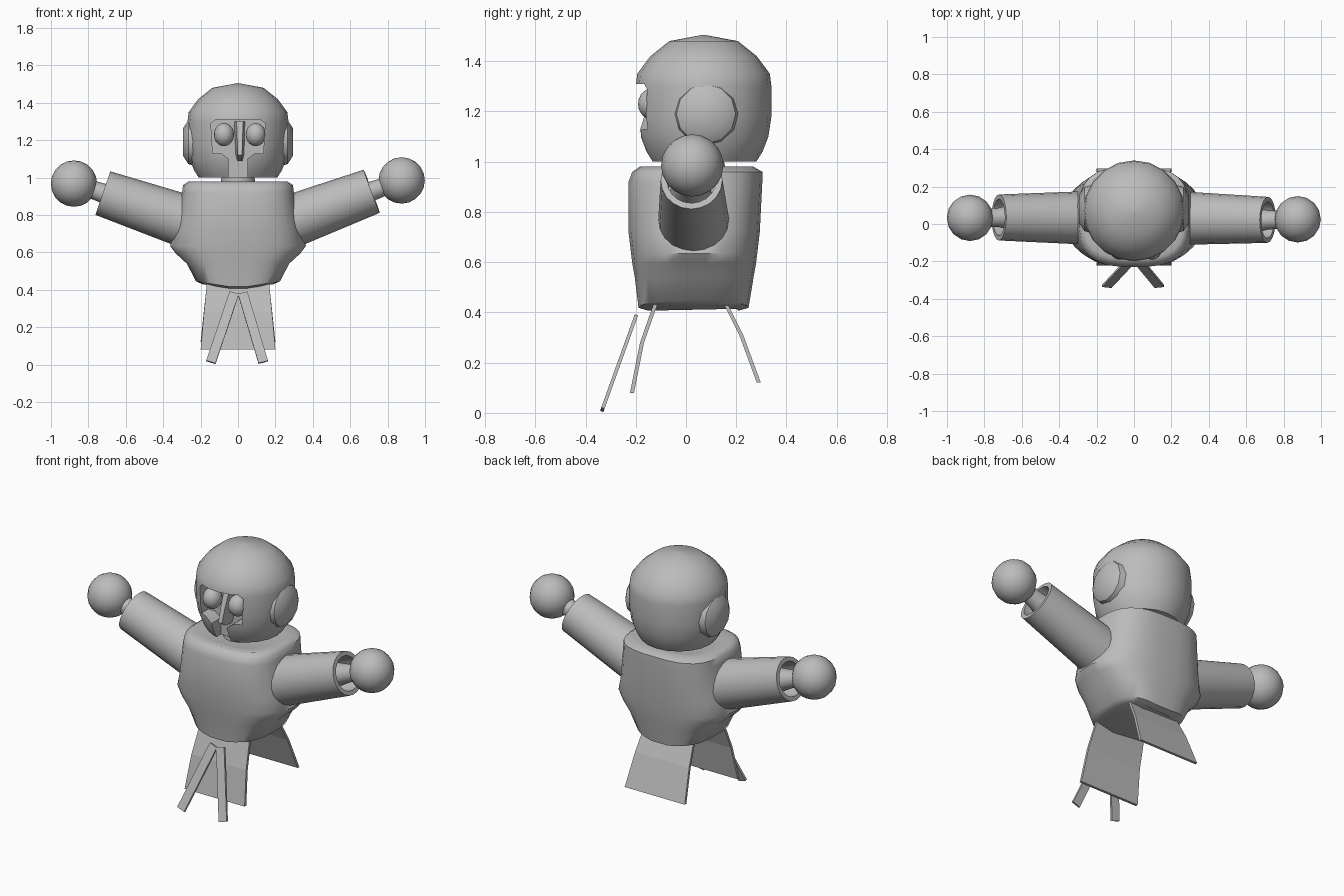
import bpy, bmesh, math
from mathutils import Vector

if "Cube" in bpy.data.objects:
    bpy.data.objects.remove(bpy.data.objects["Cube"])

grey = bpy.data.materials.new("plain grey")
grey.diffuse_color = (0.5, 0.5, 0.5, 1)
grey.use_nodes = True
grey.node_tree.nodes["Principled BSDF"].inputs["Base Color"].default_value = grey.diffuse_color


def loft(name, rings, angle=40):
    """Skin a list of closed point rings and cap both ends."""
    bm = bmesh.new()
    vs = [[bm.verts.new(p) for p in r] for r in rings]
    n = len(vs[0])
    for a, b in zip(vs, vs[1:]):
        for i in range(n):
            j = (i + 1) % n
            bm.faces.new((a[i], a[j], b[j], b[i]))
    bm.faces.new(vs[0])
    bm.faces.new(vs[-1])
    bmesh.ops.recalc_face_normals(bm, faces=bm.faces)
    me = bpy.data.meshes.new(name)
    bm.to_mesh(me)
    bm.free()
    ob = bpy.data.objects.new(name, me)
    bpy.context.collection.objects.link(ob)
    me.materials.append(grey)
    if angle:
        smooth(ob, angle)
    return ob


def smooth(ob, angle):
    bpy.ops.object.select_all(action='DESELECT')
    ob.select_set(True)
    bpy.context.view_layer.objects.active = ob
    bpy.ops.object.shade_smooth_by_angle(angle=math.radians(angle))


def lathe(name, origin, axis, profile, n=16, angle=40):
    """Revolve (distance, radius) pairs around an axis."""
    q = Vector(axis).to_track_quat('Z', 'Y')
    o = Vector(origin)
    rings = [[o + q @ Vector((r * math.cos(2 * math.pi * i / n),
                              r * math.sin(2 * math.pi * i / n), t))
              for i in range(n)] for t, r in profile]
    return loft(name, rings, angle)


def ball(name, loc, size, seg=16, rows=10):
    bpy.ops.mesh.primitive_uv_sphere_add(segments=seg, ring_count=rows, radius=1, location=loc)
    ob = bpy.context.object
    ob.name = name
    ob.scale = size
    ob.data.materials.append(grey)
    smooth(ob, 60)


# torso: rounded cross-sections, bottom edge dips in the middle
def torso_ring(z, hx, y0, y1, dip=0.0, power=3.0, n=28):
    pts = []
    for i in range(n):
        a = 2 * math.pi * (i + 0.5) / n
        c, s = math.cos(a), math.sin(a)
        x = math.copysign(abs(c) ** (2 / power), c)
        y = math.copysign(abs(s) ** (2 / power), s)
        pts.append((x * hx, (y0 + y1) / 2 + y * (y1 - y0) / 2, z - dip * (1 - abs(x))))
    return pts


loft("torso", [
    torso_ring(0.43, 0.19, -0.15, 0.21, 0.03),
    torso_ring(0.445, 0.225, -0.19, 0.25, 0.035),
    torso_ring(0.54, 0.275, -0.205, 0.27),
    torso_ring(0.595, 0.335, -0.215, 0.28, 0, 2.7),
    torso_ring(0.635, 0.365, -0.22, 0.285, 0, 2.5),
    torso_ring(0.72, 0.335, -0.23, 0.295, 0, 2.7),
    torso_ring(0.92, 0.30, -0.23, 0.305),
    torso_ring(0.96, 0.295, -0.215, 0.305),
    torso_ring(0.98, 0.265, -0.185, 0.27),
    torso_ring(0.965, 0.2, -0.12, 0.2)], 50)

# neck
lathe("neck", (0.0, 0.02, 0.9), (0, 0, 1), [(0, 0.095), (0.17, 0.085)])

# helmet with a face opening cut into the front
helmet = lathe("helmet", (0, 0.07, 0), (0, 0, 1), [
    (1.0, 0.12), (1.0, 0.21), (1.04, 0.235), (1.1, 0.258), (1.18, 0.27), (1.3, 0.27),
    (1.35, 0.264), (1.42, 0.212), (1.48, 0.137), (1.505, 0.004)], 20, 0)
half = [(0.05, 0.9), (0.05, 1.1), (0.09, 1.13), (0.135, 1.13), (0.145, 1.29), (0.12, 1.31)]
outline = half + [(-x, z) for x, z in reversed(half)]
cutter = loft("face_cutter", [[(x, y, z) for x, z in outline] for y in (-0.5, -0.09)], 0)
cutter.hide_render = True
mod = helmet.modifiers.new("face_opening", 'BOOLEAN')
mod.operation, mod.solver, mod.object = 'DIFFERENCE', 'EXACT', cutter
bpy.ops.object.select_all(action='DESELECT')
bpy.context.view_layer.objects.active = helmet
helmet.select_set(True)
bpy.ops.object.modifier_apply(modifier=mod.name)
bpy.data.objects.remove(cutter)
smooth(helmet, 42)

# nose: wedge narrowing upward from its tip
loft("nose", [[(0.01 - w, -0.07, z), (0.01 - w * 0.5, y, z), (0.01 + w * 0.5, y, z), (0.01 + w, -0.07, z)]
              for z, w, y in ((1.30, 0.035, -0.12), (1.2, 0.028, -0.16),
                              (1.12, 0.024, -0.185), (1.09, 0.015, -0.14))])

# eyes and ear discs
for s, side in ((-1, "left"), (1, "right")):
    ball(side + "_eye", (0.01 + s * 0.085, -0.135, 1.23), (0.054, 0.056, 0.062))
    lathe(side + "_ear_disc", (s * 0.22, 0.08, 1.19), (s, 0, 0),
          [(0, 0.13), (0.045, 0.118), (0.073, 0.075)], 12)

# arms: hollow sleeves, wrists and round hands
for side, start, end, hand in (
        ("left", (-0.32, 0.033, 0.78), (-0.722, 0.035, 0.917), (-0.877, 0.033, 0.968)),
        ("right", (0.32, 0.03, 0.78), (0.715, 0.022, 0.927), (0.875, 0.025, 0.985))):
    a, b, h = Vector(start), Vector(end), Vector(hand)
    d = (b - a).normalized()
    L = (b - a).length
    lathe(side + "_sleeve", a, d, [(-0.12, 0.142), (0, 0.14), (L, 0.123), (L, 0.098),
                                   (L - 0.16, 0.098)], 20)
    w = (h - b).normalized()
    lathe(side + "_wrist", b, w, [(-0.17, 0.085), (-0.06, 0.065), (0.0, 0.052), (0.12, 0.045)])
    ball(side + "_hand", hand, (0.124, 0.124, 0.124))

# skirt flaps: thin bent plates
for name, path in (("front_flap", ((0.45, 0.165, -0.115), (0.38, 0.172, -0.14),
                                   (0.28, 0.182, -0.175), (0.08, 0.2, -0.215))),
                   ("back_flap", ((0.45, 0.165, 0.15), (0.40, 0.17, 0.175),
                                  (0.31, 0.18, 0.22), (0.12, 0.2, 0.29)))):
    loft(name, [[(-w, y - 0.008, z), (w, y - 0.008, z), (w, y + 0.008, z), (-w, y + 0.008, z)]
                for z, w, y in path], 0)

# belt ties: two flat bars splaying down in front
for side, x0, x1 in (("left", -0.02, -0.145), ("right", 0.025, 0.135)):
    top, low = Vector((x0, -0.2, 0.383)), Vector((x1, -0.333, 0.013))
    d = (low - top).normalized()
    across = Vector((1, 0, 0)) - d * d.x
    across = across.normalized() * 0.026
    thick = d.cross(across).normalized() * 0.007
    loft(side + "_belt_tie", [[p - across - thick, p + across - thick,
                               p + across + thick, p - across + thick] for p in (top, low)], 0)
